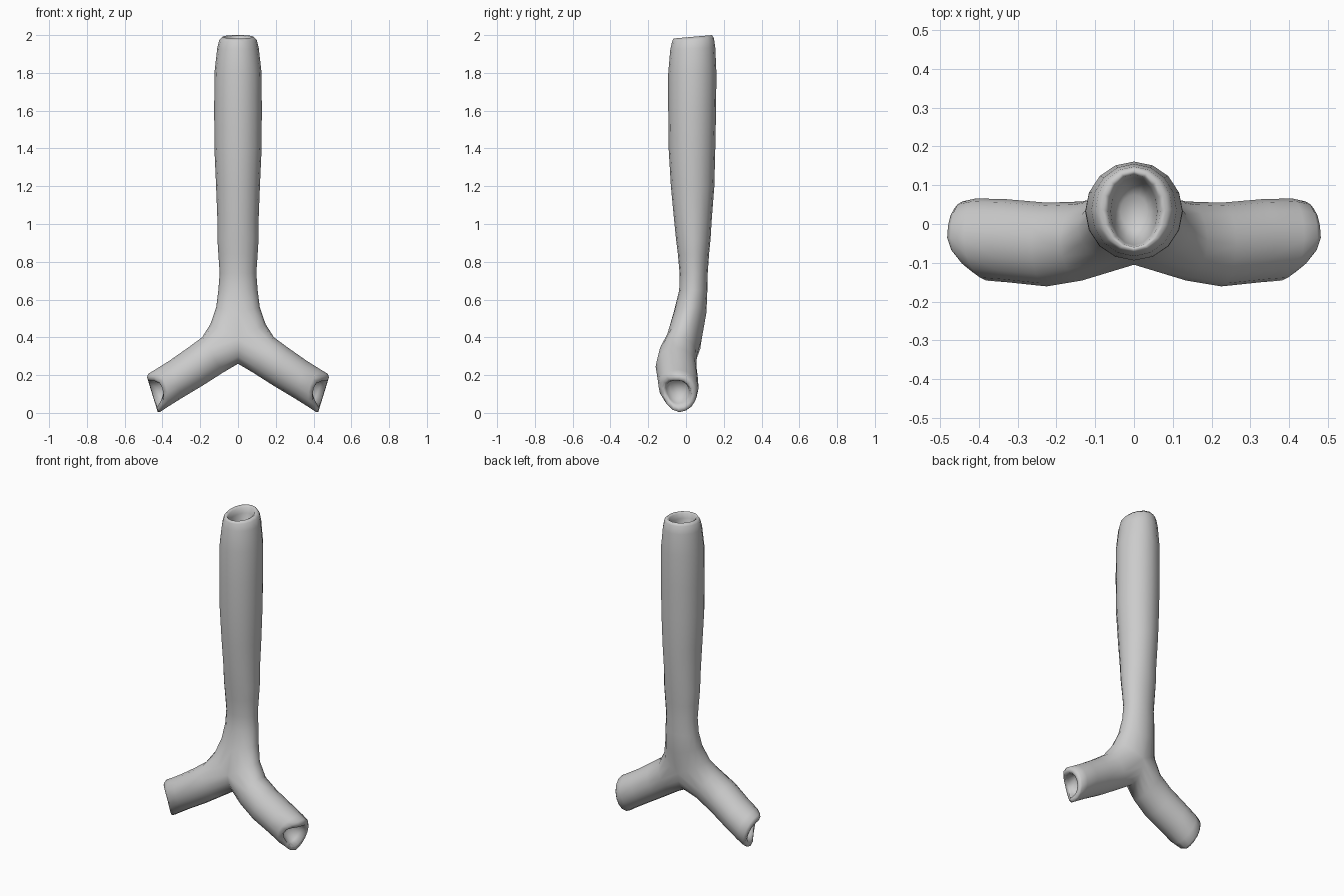
import bpy, bmesh
from math import sin, cos, pi

if "Cube" in bpy.data.objects:
    bpy.data.objects.remove(bpy.data.objects["Cube"])

N = 16          # sides of a full tube
H = N // 2
bm = bmesh.new()


def trunk_ring(z, w, yf, yb, tilt=0.0):
    """Right half of a trunk cross-section, front to back."""
    pts = []
    for i in range(H + 1):
        a = pi * i / H
        x = 0 if i in (0, H) else w * sin(a)
        y = (yf + yb) / 2 - (yb - yf) / 2 * cos(a)
        pts.append(bm.verts.new((x, y, z - tilt * cos(a))))
    return pts


def branch_ring(top, bot, yf, yb, notch=0.0):
    """Full branch cross-section; notch pulls the front back along the tube."""
    pts = []
    for i in range(N):
        a = 2 * pi * i / N
        s = (1 + sin(a)) / 2
        d = notch * max(0, cos(a)) ** 2
        x = bot[0] + (top[0] - bot[0]) * s - 0.86 * d
        z = bot[1] + (top[1] - bot[1]) * s + 0.5 * d
        y = (yf + yb) / 2 - (yb - yf) / 2 * cos(a)
        pts.append(bm.verts.new((x, y, z)))
    return pts


def bridge(a, b, closed):
    n = len(a)
    for i in range(n if closed else n - 1):
        j = (i + 1) % n
        bm.faces.new((a[i], b[i], b[j], a[j]))


# Trunk: cup floor, rim, then down the outside
trunk = [
    (1.85, .035, -.01, .075, 0), (1.88, .052, -.04, .105, 0),
    (1.95, .060, -.055, .12, .004), (1.982, .068, -.06, .128, .008),
    (1.991, .082, -.066, .138, .009), (1.975, .099, -.073, .148, .008),
    (1.93, .110, -.083, .155, .004), (1.80, .125, -.094, .161, 0),
    (1.60, .126, -.094, .159, 0), (1.40, .125, -.092, .155, 0),
    (1.20, .116, -.080, .150, 0), (1.02, .109, -.063, .136, 0),
    (.92, .109, -.053, .130, 0), (.84, .104, -.043, .122, 0),
    (.74, .097, -.034, .115, 0), (.65, .104, -.036, .113, 0),
]
rings = [trunk_ring(*r) for r in trunk]
for a, b in zip(rings, rings[1:]):
    bridge(a, b, False)
bm.faces.new(rings[0])

# Flare and fork: the half ring gains a crotch seam and becomes a full ring
def flare(z, w, yf, yb, lift):
    r = trunk_ring(z, w, yf, yb)
    for i, v in enumerate(r):
        v.co.z += lift * sin(pi * i / H)
    return r


f1 = flare(.53, .115, -.066, .108, .03)
f2 = flare(.39, .146, -.105, .083, .08)
bridge(rings[-1], f1, False)
bridge(f1, f2, False)
seam = []
for i in range(1, H):
    a = pi * i / H
    seam.append(bm.verts.new((0, -.011 + .094 * cos(a), .39 - .13 * sin(a))))
fork = f2 + seam

# Branch: outside, notched rim, then shallow cup
branch = [
    ((.190, .400), (.08, .213), -.146, .058, 0),
    ((.265, .345), (.185, .146), -.161, .055, 0),
    ((.365, .275), (.295, .080), -.150, .064, 0),
    ((.440, .228), (.375, .030), -.146, .066, .03),
    ((.474, .208), (.412, .005), -.130, .058, .05),
    ((.482, .190), (.425, .004), -.117, .045, .065),
    ((.475, .172), (.428, .030), -.110, .028, .065),
    ((.445, .172), (.400, .050), -.105, .018, .04),
    ((.390, .190), (.350, .090), -.085, .005, .0),
]
prev = fork
for r in branch:
    cur = branch_ring(*r)
    bridge(prev, cur, True)
    prev = cur
bm.faces.new(prev)

bmesh.ops.recalc_face_normals(bm, faces=bm.faces)
mesh = bpy.data.meshes.new("forked_tube")
bm.to_mesh(mesh)
bm.free()
tube = bpy.data.objects.new("forked_tube", mesh)
bpy.context.collection.objects.link(tube)

# Mirror the half across x = 0 and shade smooth
m = tube.modifiers.new("mirror", 'MIRROR')
m.use_clip = True
for p in mesh.polygons:
    p.use_smooth = True
